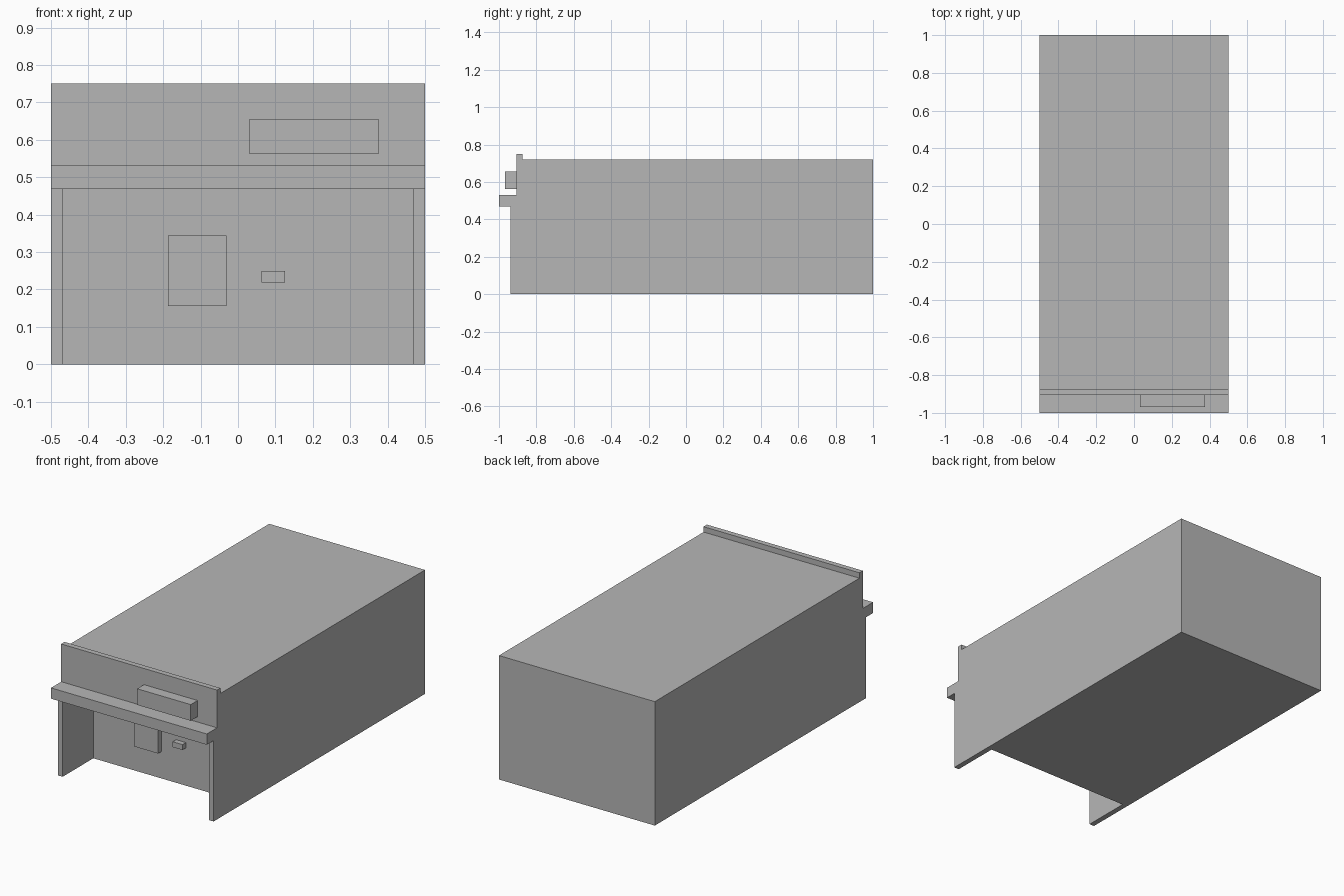
import bpy
import bmesh

cube = bpy.data.objects.get("Cube")
if cube:
    bpy.data.objects.remove(cube, do_unlink=True)

# One plain grey for the whole cabinet
grey = bpy.data.materials.new("plain grey")
grey.use_nodes = True
colour = (0.47, 0.47, 0.47, 1)
grey.diffuse_color = colour
grey.node_tree.nodes["Principled BSDF"].inputs["Base Color"].default_value = colour

U = 1 / 32  # the parts sit on a regular grid of this pitch


def extrude_profile(name, x0, x1, profile):
    """Extrude a (y, z) outline along x, in grid units."""
    bm = bmesh.new()
    face = bm.faces.new([bm.verts.new((x0 * U, y * U, z * U)) for y, z in profile])
    grown = bmesh.ops.extrude_face_region(bm, geom=[face])["geom"]
    verts = [v for v in grown if isinstance(v, bmesh.types.BMVert)]
    bmesh.ops.translate(bm, verts=verts, vec=((x1 - x0) * U, 0, 0))
    bmesh.ops.recalc_face_normals(bm, faces=bm.faces)
    mesh = bpy.data.meshes.new(name)
    bm.to_mesh(mesh)
    bm.free()
    mesh.materials.append(grey)
    obj = bpy.data.objects.new(name, mesh)
    bpy.context.collection.objects.link(obj)
    return obj


def box(name, x, y, z):
    (y0, y1), (z0, z1) = y, z
    return extrude_profile(name, x[0], x[1], [(y0, z0), (y1, z0), (y1, z1), (y0, z1)])


HALF = 16       # half width
BACK = 32
RECESS = -21    # back wall of the front recess
FASCIA = -29    # front of the upper panel
TOP = 23
SHELF = 15      # underside of the ledge

# Main casing, with its upper part overhanging the recess
extrude_profile("casing", -HALF, HALF, [
    (RECESS, 0), (BACK, 0), (BACK, TOP),
    (FASCIA + 1, TOP), (FASCIA + 1, SHELF), (RECESS, SHELF)])

# Thin walls either side of the recess
for name, x in (("right_side_wall", (-HALF, 1 - HALF)),
                ("left_side_wall", (HALF - 1, HALF))):
    box(name, x, (-30, RECESS), (0, SHELF))

# Ledge and upper front panel
box("front_ledge", (-HALF, HALF), (-32, FASCIA + 1), (SHELF, SHELF + 2))
box("upper_front_panel", (-HALF, HALF), (FASCIA, FASCIA + 1), (SHELF + 2, TOP + 1))

# Raised blocks on the upper panel and in the recess
box("display_block", (1, 12), (FASCIA - 2, FASCIA), (18, 21))
box("recess_plate", (-6, -1), (RECESS - 1, RECESS), (5, 11))
box("recess_button", (2, 4), (RECESS - 1, RECESS), (7, 8))
